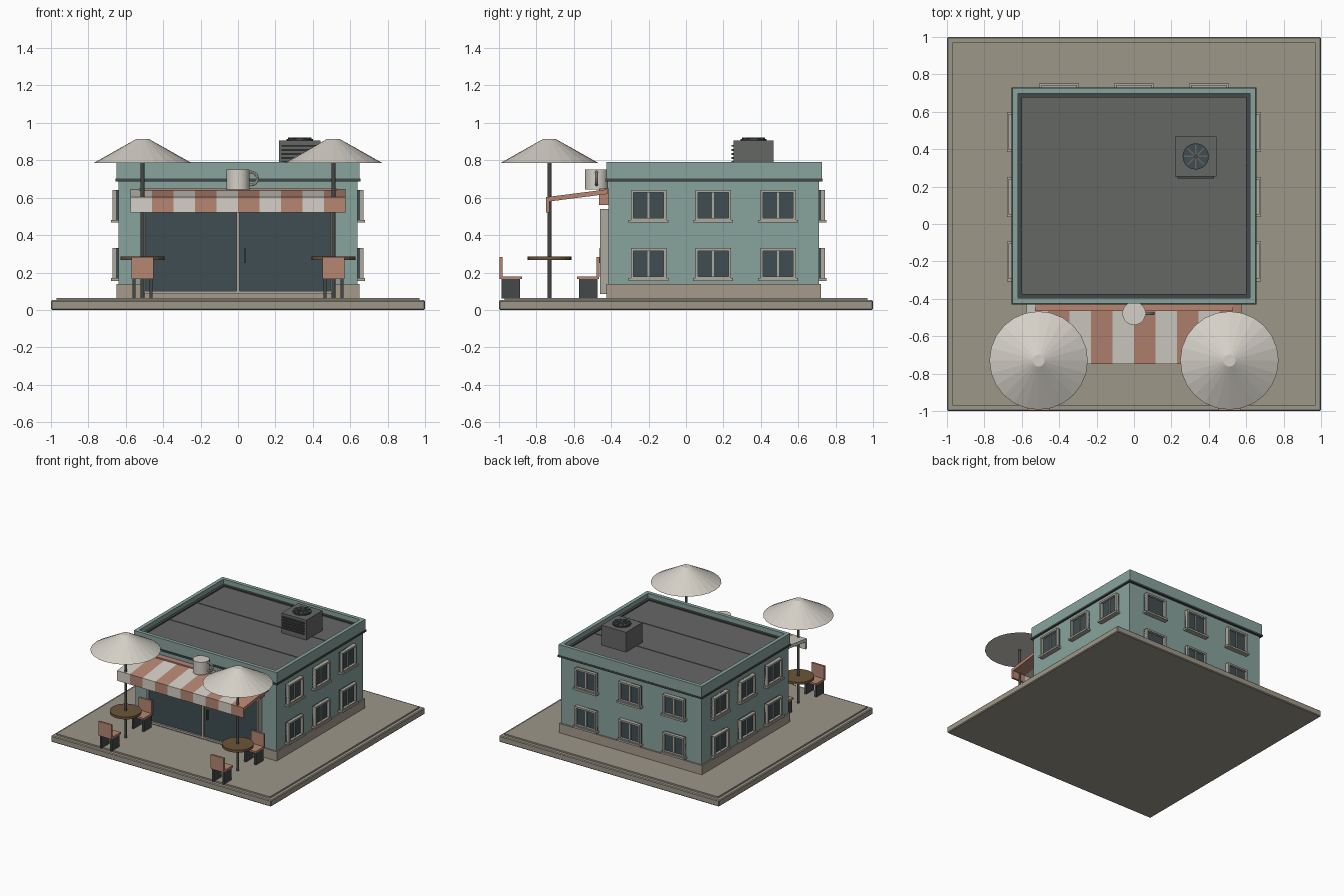
import bpy, bmesh, math
from mathutils import Matrix, Vector

if "Cube" in bpy.data.objects:
    bpy.data.objects.remove(bpy.data.objects["Cube"])

def mat(name, r, g, b):
    m = bpy.data.materials.new(name)
    m.diffuse_color = (r, g, b, 1)
    m.use_nodes = True
    m.node_tree.nodes["Principled BSDF"].inputs["Base Color"].default_value = m.diffuse_color
    return m

TEAL = mat("teal wall", 0.25, 0.37, 0.34)
STONE = mat("paving stone", 0.34, 0.31, 0.25)
PLINTH = mat("tan plinth", 0.38, 0.33, 0.26)
ROOF = mat("roof grey", 0.13, 0.135, 0.13)
METAL = mat("dark metal", 0.06, 0.065, 0.065)
GLASS = mat("dark glass", 0.05, 0.075, 0.085)
CREAM = mat("cream", 0.66, 0.63, 0.57)
CORAL = mat("coral", 0.47, 0.24, 0.17)
WOOD = mat("brown wood", 0.15, 0.09, 0.04)
TRIM = mat("window trim", 0.42, 0.40, 0.35)

def finish(name, bm, material):
    bmesh.ops.recalc_face_normals(bm, faces=bm.faces)
    me = bpy.data.meshes.new(name)
    bm.to_mesh(me)
    bm.free()
    me.materials.append(material)
    ob = bpy.data.objects.new(name, me)
    bpy.context.collection.objects.link(ob)
    return ob

def box(name, x0, x1, y0, y1, z0, z1, material, M=None):
    bm = bmesh.new()
    bmesh.ops.create_cube(bm, size=1)
    for v in bm.verts:
        v.co = Vector(((x0 + x1) / 2 + v.co.x * (x1 - x0),
                       (y0 + y1) / 2 + v.co.y * (y1 - y0),
                       (z0 + z1) / 2 + v.co.z * (z1 - z0)))
    if M:
        bm.transform(M)
    return finish(name, bm, material)

def lathe(name, x, y, z0, z1, r0, r1, n, material):
    bm = bmesh.new()
    bmesh.ops.create_cone(bm, cap_ends=True, segments=n, radius1=r0, radius2=r1, depth=z1 - z0,
                          matrix=Matrix.Translation((x, y, (z0 + z1) / 2)))
    return finish(name, bm, material)

def extrude_x(name, profile, x0, x1, material):
    bm = bmesh.new()
    f = bm.faces.new([bm.verts.new((x0, y, z)) for y, z in profile])
    r = bmesh.ops.extrude_face_region(bm, geom=[f])
    bmesh.ops.translate(bm, vec=(x1 - x0, 0, 0),
                        verts=[v for v in r["geom"] if isinstance(v, bmesh.types.BMVert)])
    return finish(name, bm, material)

def ring(name, hx, y0, y1, t, z0, z1, material):
    # rectangular wall ring
    box(name + "_front", -hx, hx, y0, y0 + t, z0, z1, material)
    box(name + "_back", -hx, hx, y1 - t, y1, z0, z1, material)
    box(name + "_left", -hx, -hx + t, y0 + t, y1 - t, z0, z1, material)
    box(name + "_right", hx - t, hx, y0 + t, y1 - t, z0, z1, material)

# Paved base
slab = box("base_slab", -1, 1, -1, 1, 0, 0.052, STONE)
bev = slab.modifiers.new("bevel", "BEVEL")
bev.width = 0.006
bev.segments = 1
box("paving", -0.97, 0.97, -0.97, 0.97, 0.045, 0.064, STONE)

# Building shell, parapet and roof
box("walls", -0.64, 0.64, -0.415, 0.71, 0.064, 0.72, TEAL)
box("plinth", -0.65, 0.65, -0.425, 0.722, 0.06, 0.14, PLINTH)
box("cornice_band", -0.655, 0.655, -0.43, 0.73, 0.688, 0.703, METAL)
ring("parapet", 0.65, -0.425, 0.727, 0.03, 0.70, 0.79, TEAL)
ring("roof_flashing", 0.622, -0.397, 0.699, 0.022, 0.70, 0.752, METAL)
box("roof", -0.61, 0.61, -0.385, 0.687, 0.70, 0.742, ROOF)
for y in (-0.03, 0.33):
    box("roof_seam", -0.6, 0.6, y - 0.004, y + 0.004, 0.74, 0.746, ROOF)

# Rooftop cooling unit with louvres and fan
box("cooling_unit", 0.218, 0.442, 0.255, 0.467, 0.735, 0.905, ROOF)
for i in range(5):
    z = 0.785 + i * 0.022
    box("louvre", 0.232, 0.428, 0.243, 0.257, z, z + 0.01, METAL)
lathe("fan_ring", 0.33, 0.361, 0.90, 0.914, 0.07, 0.07, 24, METAL)
lathe("fan_well", 0.33, 0.361, 0.91, 0.916, 0.062, 0.062, 24, GLASS)
for i in range(4):
    M = Matrix.Translation((0.33, 0.361, 0.918)) @ Matrix.Rotation(math.pi * i / 4, 4, "Z")
    box("fan_blade", -0.062, 0.062, -0.004, 0.004, -0.003, 0.003, ROOF, M)
lathe("fan_hub", 0.33, 0.361, 0.91, 0.923, 0.014, 0.014, 12, METAL)

# Windows: local frame has -y pointing out of the wall
def window(M, z):
    w, b, t = 0.095, 0.014, z + 0.165
    box("window_glass", -w, w, -0.012, 0.005, z, t, GLASS, M)
    for s in (-1, 1):
        a, c = sorted((s * w, s * (w - b)))
        box("window_jamb", a, c, -0.032, 0.005, z, t, TRIM, M)
    box("window_head", -w, w, -0.032, 0.005, t - b, t, TRIM, M)
    box("window_foot", -w, w, -0.032, 0.005, z, z + b, TRIM, M)
    box("window_mullion", -0.005, 0.005, -0.02, 0.005, z, t, TRIM, M)
    box("window_sill", -0.107, 0.107, -0.04, 0.005, z - 0.01, z + 0.005, TRIM, M)

for z in (0.165, 0.477):
    for y in (-0.2, 0.145, 0.492):
        for s in (-1, 1):
            window(Matrix.Translation((s * 0.64, y, 0)) @ Matrix.Rotation(s * math.pi / 2, 4, "Z"), z)
    for x in (-0.4, 0, 0.4):
        window(Matrix.Translation((x, 0.71, 0)) @ Matrix.Rotation(math.pi, 4, "Z"), z)

# Glazed shop front
box("shop_glass", -0.495, 0.495, -0.445, -0.41, 0.09, 0.54, GLASS)
for x in (-0.502, 0, 0.502):
    box("shop_post", x - 0.008, x + 0.008, -0.46, -0.41, 0.086, 0.54, TRIM)
box("shop_sill", -0.51, 0.51, -0.46, -0.41, 0.086, 0.102, TRIM)
box("shop_head", -0.51, 0.51, -0.46, -0.41, 0.525, 0.54, TRIM)
box("door_handle", 0.034, 0.042, -0.462, -0.44, 0.25, 0.33, METAL)

# Striped awning
profile = [(-0.42, 0.645), (-0.748, 0.603), (-0.748, 0.52), (-0.73, 0.52), (-0.73, 0.58), (-0.42, 0.62)]
for i in range(10):
    x = -0.575 + i * 0.115
    extrude_x("awning_stripe", profile, x, x + 0.115, CORAL if i % 2 else CREAM)
box("awning_headboard", -0.53, 0.53, -0.464, -0.415, 0.56, 0.65, CORAL)

# Mug sign
mug = lathe("mug", 0, -0.478, 0.645, 0.75, 0.062, 0.062, 32, CREAM)
bpy.ops.mesh.primitive_torus_add(location=(0.07, -0.478, 0.703), rotation=(math.pi / 2, 0, 0), major_radius=0.034,
                                 minor_radius=0.008, major_segments=24, minor_segments=8)
handle = bpy.context.object
handle.name = "mug_handle"
handle.data.materials.append(CREAM)
for ob in (mug, handle):
    bpy.ops.object.select_all(action="DESELECT")
    ob.select_set(True)
    bpy.context.view_layer.objects.active = ob
    bpy.ops.object.shade_smooth_by_angle()

# Tables with parasols, and two chairs at each facing the table
for x in (-0.51, 0.51):
    ty = -0.73
    lathe("parasol_pole", x, ty, 0.06, 0.80, 0.01, 0.01, 12, METAL)
    lathe("parasol_canopy", x, ty, 0.785, 0.915, 0.263, 0.032, 24, CREAM)
    lathe("table_top", x, ty, 0.267, 0.287, 0.118, 0.118, 24, WOOD)
    for turn in (0, math.pi):
        M = Matrix.Translation((x, ty, 0)) @ Matrix.Rotation(turn, 4, "Z")
        box("chair_seat", -0.059, 0.059, -0.266, -0.148, 0.165, 0.18, CORAL, M)
        box("chair_back", -0.059, 0.059, -0.268, -0.252, 0.175, 0.283, CORAL, M)
        for s in (-1, 1):
            box("chair_leg", s * 0.046 - 0.008, s * 0.046 + 0.008, -0.257, -0.158, 0.06, 0.167, METAL, M)
